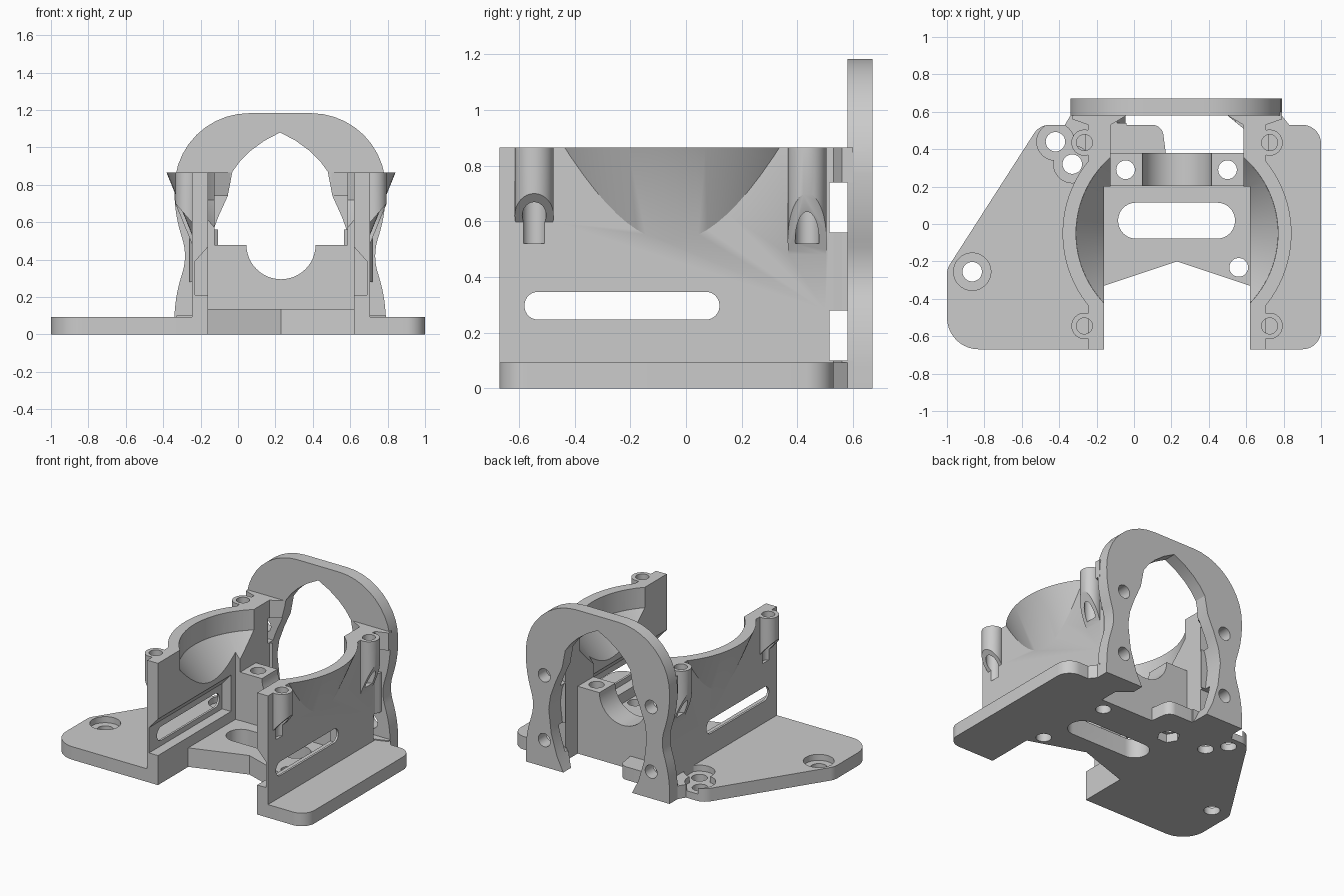
import bpy, bmesh, math
from mathutils import Vector

old = bpy.data.objects.get("Cube")
if old:
    bpy.data.objects.remove(old, do_unlink=True)

CX, CY = 0.23, -0.05          # centre of the carriage opening
TOP = 0.865

grey = bpy.data.materials.new("plain_grey")
grey.use_nodes = True
grey.diffuse_color = (0.6, 0.6, 0.6, 1)
grey.node_tree.nodes["Principled BSDF"].inputs["Base Color"].default_value = grey.diffuse_color


def make(name, bm):
    bmesh.ops.recalc_face_normals(bm, faces=bm.faces)
    mesh = bpy.data.meshes.new(name)
    bm.to_mesh(mesh)
    bm.free()
    mesh.materials.append(grey)
    ob = bpy.data.objects.new(name, mesh)
    bpy.context.collection.objects.link(ob)
    return ob


def fillet(points, steps=10):
    """Round each corner that carries a radius."""
    out = []
    for i, p in enumerate(points):
        c = Vector(p[:2])
        if len(p) < 3:
            out.append(c)
            continue
        u = (Vector(points[i - 1][:2]) - c).normalized()
        v = (Vector(points[(i + 1) % len(points)][:2]) - c).normalized()
        half = u.angle(v) / 2
        t = p[2] / math.tan(half)
        mid = c + (u + v).normalized() * p[2] / math.sin(half)
        a, b = c + u * t - mid, c + v * t - mid
        out += [mid + a.slerp(b, k / steps).normalized() * p[2] for k in range(steps + 1)]
    return out


def prism(name, points, lo, hi, axis="z"):
    """Extrude a flat profile along one axis."""
    place = {"x": lambda p, d: (d, p[0], p[1]),
             "y": lambda p, d: (p[0], d, p[1]),
             "z": lambda p, d: (p[0], p[1], d)}[axis]
    bm = bmesh.new()
    pts = fillet(points)
    low = [bm.verts.new(place(p, lo)) for p in pts]
    high = [bm.verts.new(place(p, hi)) for p in pts]
    bm.faces.new(low)
    bm.faces.new(high)
    for i in range(len(pts)):
        j = (i + 1) % len(pts)
        bm.faces.new((low[i], low[j], high[j], high[i]))
    return make(name, bm)


def box(name, x, y, z):
    x = sorted(x)
    return prism(name, [(x[0], y[0]), (x[1], y[0]), (x[1], y[1]), (x[0], y[1])], *z)


def disc(name, centre, r, lo, hi, axis="z", n=32):
    pts = [(centre[0] + r * math.cos(k * math.tau / n),
            centre[1] + r * math.sin(k * math.tau / n)) for k in range(n)]
    return prism(name, pts, lo, hi, axis)


def cone(name, r1, r2, lo, hi):
    bm = bmesh.new()
    bmesh.ops.create_cone(bm, cap_ends=True, segments=96, radius1=r1, radius2=r2, depth=hi - lo)
    bmesh.ops.translate(bm, verts=bm.verts, vec=(CX, CY, (lo + hi) / 2))
    return make(name, bm)


def combine(body, tool, op):
    mod = body.modifiers.new("bool", "BOOLEAN")
    mod.operation, mod.solver, mod.object = op, "EXACT", tool
    dg = bpy.context.evaluated_depsgraph_get()
    mesh = bpy.data.meshes.new_from_object(body.evaluated_get(dg))
    body.modifiers.clear()
    body.data = mesh
    bpy.data.objects.remove(tool, do_unlink=True)


def add(body, tool):
    combine(body, tool, "UNION")


def cut(body, tool):
    combine(body, tool, "DIFFERENCE")


# Base plate with its front notch and rear tongue
body = prism("motor_bracket", [
    (-1, -.67, .17), (-.16, -.67), (-.16, -.33), (CX, -.2), (.62, -.33), (.62, -.67),
    (1, -.67, .1), (1, .53, .1), (.83, .53), (.79, .58), (.5, .58), (.585, .51),
    (.585, .38), (.17, .38), (.15, .53, .06), (-.04, .53), (-.04, .58), (-.34, .58),
    (-.37, .53), (-.505, .53, .1), (-1, -.24, .1)], 0, .093)
for spot in ((-.865, -.255), (-.42, .44), (-.33, .32)):
    cut(body, disc("counterbore", spot, .1, .05, .2))
    cut(body, disc("mount_hole", spot, .052, -.1, .2))

# Thicker floor between the walls
add(body, prism("floor", [(-.18, -.337), (CX, -.2), (.64, -.337), (.64, .38), (-.18, .38)], 0, .135))

# Side walls, mirrored about the opening centre
for s in (-1, 1):
    def X(d):
        return CX + s * d

    wall = box("side_wall", (X(.39), X(.475)), (-.67, .515), (0, TOP))
    # flared shell bulging outwards
    shell = cone("shell", .465, .612, .505, TOP)
    cut(shell, box("shell_trim", (X(-.8), X(.42)), (-.8, .8), (.3, 1)))
    add(wall, shell)
    add(wall, box("rear_pad", (X(.355), X(.4)), (.2, .515), (0, TOP)))
    # screw bosses with sloped undersides
    for y, z0, rise in ((-.545, .62, .08), (.435, .53, .17)):
        boss = disc("screw_boss", (X(.495), y), .07, z0, TOP)
        for v in boss.data.vertices:
            if v.co.z < z0 + .01:
                v.co.z += (v.co.x - X(.495)) * s * rise / .07
        add(wall, boss)
    # round cavity for the carriage
    cut(wall, cone("cavity_cylinder", .54, .54, .72, 1))
    cut(wall, cone("cavity_cone", .375, .54, .485, .721))
    for y in (-.545, .435):
        cut(wall, disc("screw_hole", (X(.495), y), .043, .52, 1))
    # inner recess and the long slot
    cut(wall, prism("recess", [(X(.38), .21), (X(.46), .21), (X(.46), .39), (X(.38), .48)],
                    -.7, .15, "y"))
    cut(wall, prism("slot", [(-.58, .247, .049), (.12, .247, .049), (.12, .347, .049),
                             (-.58, .347, .049)], X(.3), X(.6), "x"))
    # webs that join wall and flange, leaving gaps for screw heads
    for lo, hi, outer in ((0, .1, .56), (.28, .56, .49), (.74, TOP, .56)):
        add(wall, prism("web", [(X(.355), .5), (X(.475), .5), (X(.475), .53), (X(outer), .56),
                                (X(outer), .6), (X(.27), .6), (X(.27), .58), (X(.355), .53)], lo, hi))
    add(body, wall)

# Rear flange with waisted sides
MX = .225
side = [(.565, 0), (.565, .19, .8), (.495, .42, .3), (.565, .65, .8), (.565, 1.183, .4)]
outline = [(MX + p[0], *p[1:]) for p in side] + [(MX - p[0], *p[1:]) for p in reversed(side)]
add(body, prism("rear_flange", outline, .58, .67, "y"))

# Pointed opening through flange and webs
edge = [(.27, -.05), (.27, 0), (.32, .1), (.365, .25), (.385, .42), (.37, .52), (.33, .63),
        (.28, .74), (.255, .87), (.215, .925), (.16, .98), (.085, 1.035)]
opening = [(MX + x, z) for x, z in edge] + [(MX, 1.08)] + [(MX - x, z) for x, z in reversed(edge)]
cut(body, prism("opening", opening, .54, .8, "y"))
for x in (-.42, .42):
    for z in (.19, .65):
        cut(body, disc("flange_hole", (MX + x, z), .047, .54, .8, "y"))

# Cross block with a half-round saddle
block = box("cross_block", (-.17, .63), (.203, .38), (.1, .478))
cut(block, disc("saddle", (CX, .48), .185, .1, .5, "y", 48))
add(body, block)

# Floor slot and vertical holes
cut(body, prism("floor_slot", [(-.085, -.078, .095), (.54, -.078, .095), (.54, .114, .095),
                               (-.085, .114, .095)], -.1, .19))
for spot, top in (((-.045, .29), .6), ((.5, .29), .6), ((.56, -.232), .2)):
    cut(body, disc("vertical_hole", spot, .05, -.1, top))
cut(body, disc("nut_pocket", (-.045, .29), .075, -.1, .06, "z", 6))

# Smooth the curved faces, keep the edges crisp
bpy.ops.object.select_all(action="DESELECT")
body.select_set(True)
bpy.context.view_layer.objects.active = body
bpy.ops.object.shade_smooth_by_angle(angle=math.radians(25))
